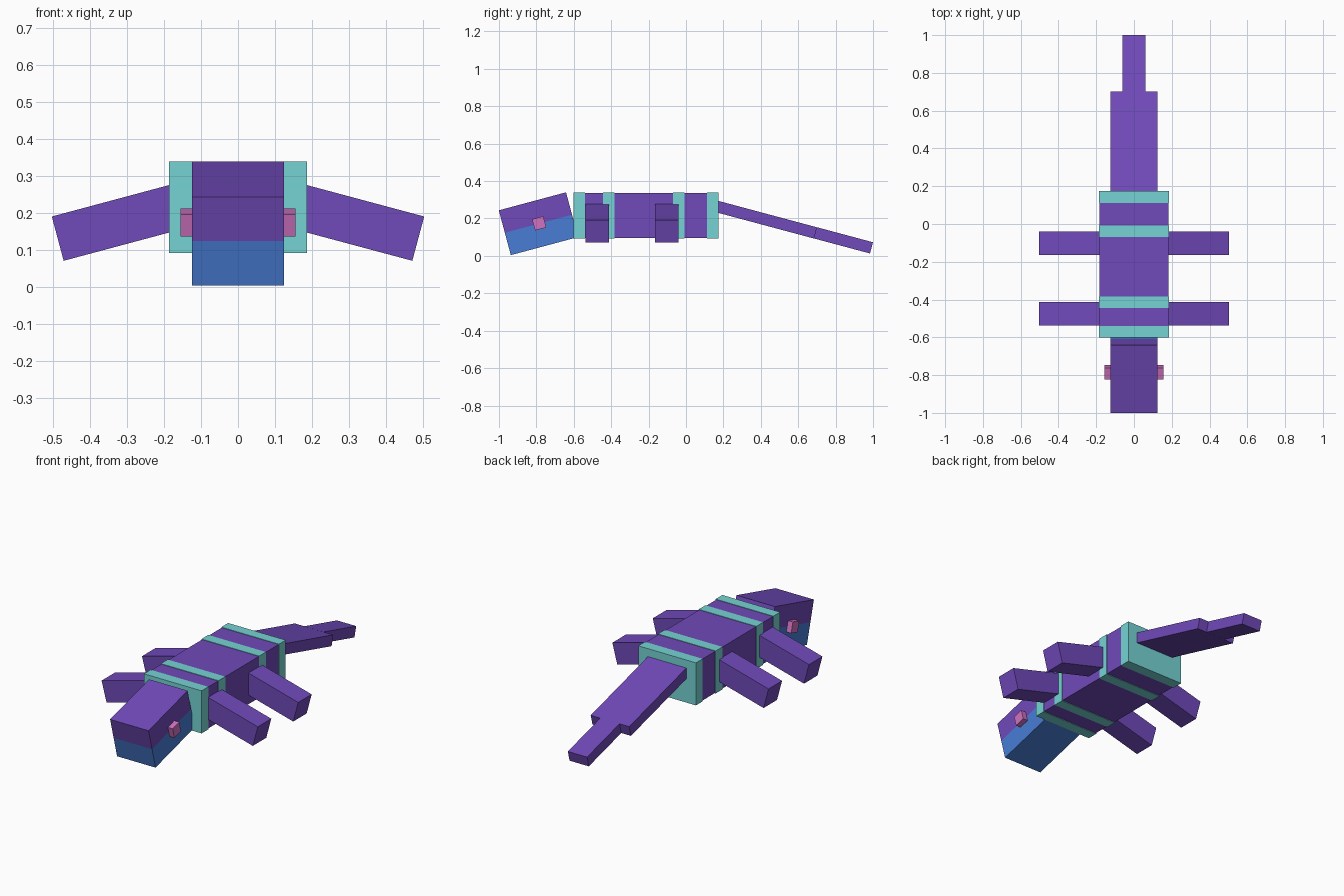
import bpy
from math import radians, sin, cos

cube = bpy.data.objects.get("Cube")
if cube:
    bpy.data.objects.remove(cube, do_unlink=True)


def srgb(r, g, b):
    lin = [((c / 255 + 0.055) / 1.055) ** 2.4 for c in (r, g, b)]
    return (*lin, 1.0)


def material(name, colour):
    mat = bpy.data.materials.new(name)
    mat.use_nodes = True
    mat.diffuse_color = colour
    mat.node_tree.nodes["Principled BSDF"].inputs["Base Color"].default_value = colour
    return mat


purple = material("purple", srgb(112, 74, 186))
teal = material("teal", srgb(118, 212, 212))
blue = material("blue", srgb(72, 124, 212))
pink = material("pink", srgb(208, 114, 192))


def box(name, centre, size, mat, rotation=(0, 0, 0)):
    bpy.ops.mesh.primitive_cube_add(size=1, location=centre, rotation=rotation)
    obj = bpy.context.object
    obj.name = name
    obj.scale = size
    bpy.ops.object.transform_apply(location=False, rotation=False, scale=True)
    obj.data.materials.append(mat)
    return obj


U = 0.062                # basic block unit
TILT = radians(15)
BODY_Z = 0.216

# Body core with slightly proud bands around it
box("body", (0, -0.213, BODY_Z), (6 * U - 0.006, 0.74, 4 * U - 0.006), purple)
for i, y in enumerate((-0.57, -0.414, -0.039, 0.143)):
    box(f"body_band_{i + 1}", (0, y, BODY_Z), (6 * U, U, 4 * U), teal)

# Head: upper and lower halves tilted nose-down
HEAD_Y, HEAD_Z = -0.789, 0.172
for name, side, mat in (("upper_head", 1, purple), ("lower_jaw", -1, blue)):
    box(name, (0, HEAD_Y - side * U * sin(TILT), HEAD_Z + side * U * cos(TILT)),
        (4 * U, 6 * U, 2 * U), mat, (TILT, 0, 0))

# Eyes and legs, mirrored left and right
for label, side in (("left", 1), ("right", -1)):
    box(f"{label}_eye", (side * 2 * U, HEAD_Y + 0.004, HEAD_Z + 0.002),
        (U, U, U), pink, (TILT, 0, 0))
    for end, y in (("front", -0.475), ("back", -0.103)):
        box(f"{label}_{end}_leg", (side * 0.308, y, 0.179),
            (6 * U, 2 * U, 2 * U), purple, (0, side * TILT, 0))

# Two-step tail sloping down to the back
box("tail_base", (0, 0.393, 0.203), (4 * U, 10 * U, U), purple, (-TILT, 0, 0))
box("tail_tip", (0, 0.842, 0.083), (2 * U, 5 * U, U), purple, (-TILT, 0, 0))
